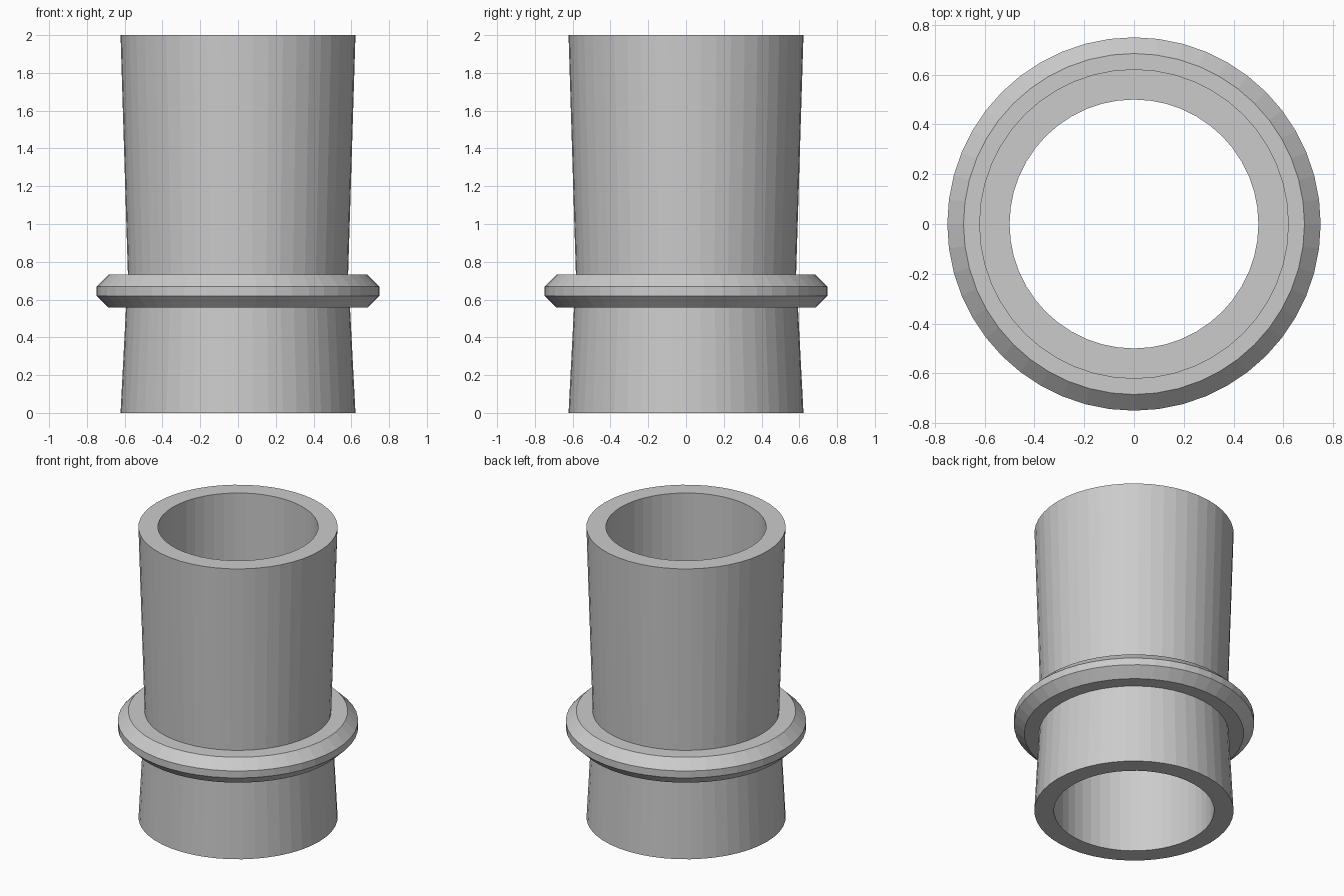
import bpy, bmesh, math

cube = bpy.data.objects.get("Cube")
if cube:
    bpy.data.objects.remove(cube, do_unlink=True)

SIDES = 48

# Single grey material
grey = bpy.data.materials.new("plain_grey")
grey.use_nodes = True
colour = (0.6, 0.6, 0.6, 1)
grey.diffuse_color = colour
grey.node_tree.nodes["Principled BSDF"].inputs["Base Color"].default_value = colour


def lathe(name, profile):
    """Revolve a closed (radius, height) outline around z."""
    bm = bmesh.new()
    rings = []
    for i in range(SIDES):
        a = 2 * math.pi * i / SIDES
        rings.append([bm.verts.new((r * math.cos(a), r * math.sin(a), z))
                      for r, z in profile])
    n = len(profile)
    for i in range(SIDES):
        a, b = rings[i], rings[(i + 1) % SIDES]
        for j in range(n):
            k = (j + 1) % n
            bm.faces.new((a[j], b[j], b[k], a[k]))
    bmesh.ops.recalc_face_normals(bm, faces=bm.faces)
    mesh = bpy.data.meshes.new(name)
    bm.to_mesh(mesh)
    bm.free()
    mesh.materials.append(grey)
    obj = bpy.data.objects.new(name, mesh)
    bpy.context.collection.objects.link(obj)
    return obj


# Hollow pipe, slightly waisted behind the collar, with its bevelled collar
lathe("pipe_with_collar", [
    (0.50, 0.0), (0.622, 0.0),
    (0.593, 0.557), (0.685, 0.557), (0.75, 0.62),
    (0.75, 0.668), (0.685, 0.732), (0.583, 0.732),
    (0.622, 2.0), (0.50, 2.0),
])
